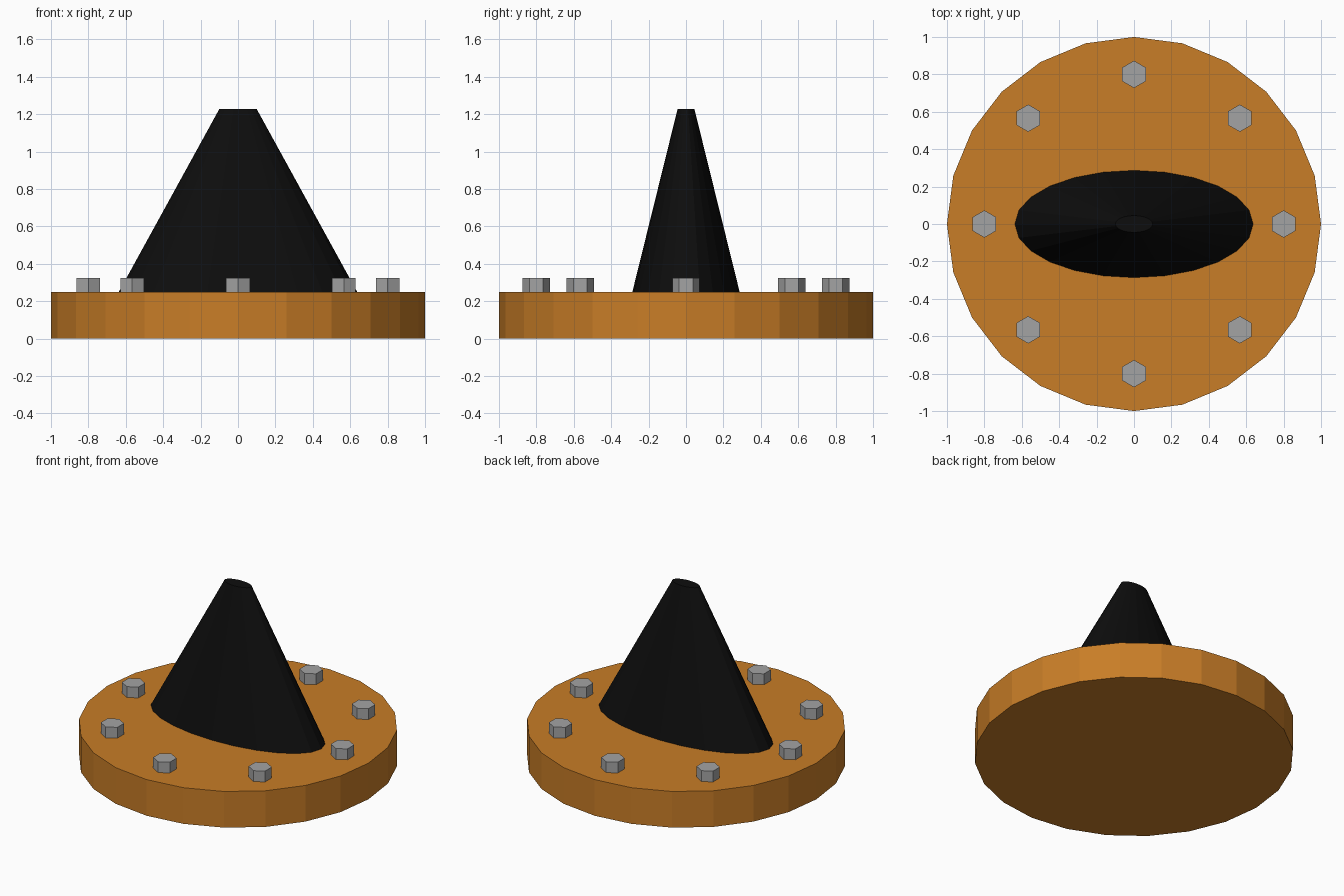
import bpy
import bmesh
import math

cube = bpy.data.objects.get("Cube")
if cube:
    bpy.data.objects.remove(cube, do_unlink=True)


def material(name, color):
    mat = bpy.data.materials.new(name)
    mat.use_nodes = True
    rgba = (*color, 1)
    mat.diffuse_color = rgba
    mat.node_tree.nodes["Principled BSDF"].inputs["Base Color"].default_value = rgba
    return mat


orange = material("orange", (0.58, 0.205, 0.02))
black = material("black", (0.004, 0.004, 0.004))
grey = material("grey", (0.37, 0.37, 0.37))


def frustum(name, mat, sides, r_bottom, r_top, z_bottom, z_top, center=(0, 0), y_scale=1):
    """Closed flat-sided frustum, its first corner pointing along y."""
    bm = bmesh.new()
    bmesh.ops.create_cone(bm, cap_ends=True, segments=sides, radius1=r_bottom,
                          radius2=r_top, depth=z_top - z_bottom)
    bmesh.ops.scale(bm, vec=(1, y_scale, 1), verts=bm.verts)
    bmesh.ops.translate(bm, vec=(*center, (z_bottom + z_top) / 2), verts=bm.verts)
    mesh = bpy.data.meshes.new(name)
    bm.to_mesh(mesh)
    bm.free()
    mesh.materials.append(mat)
    obj = bpy.data.objects.new(name, mesh)
    bpy.context.collection.objects.link(obj)
    return obj


# Round base plate and the flattened cone standing on it
BASE_TOP = 0.25
frustum("base_disc", orange, 24, 1, 1, 0, BASE_TOP)
frustum("oval_cone", black, 24, 0.637, 0.1, BASE_TOP, 1.227, y_scale=0.45)

# Ring of hexagonal bolt heads, all turned the same way
BOLTS = 8
for i in range(BOLTS):
    angle = i * math.tau / BOLTS
    center = (0.8 * math.cos(angle), 0.8 * math.sin(angle))
    frustum(f"bolt_{i + 1}", grey, 6, 0.073, 0.073, BASE_TOP, 0.325, center)
